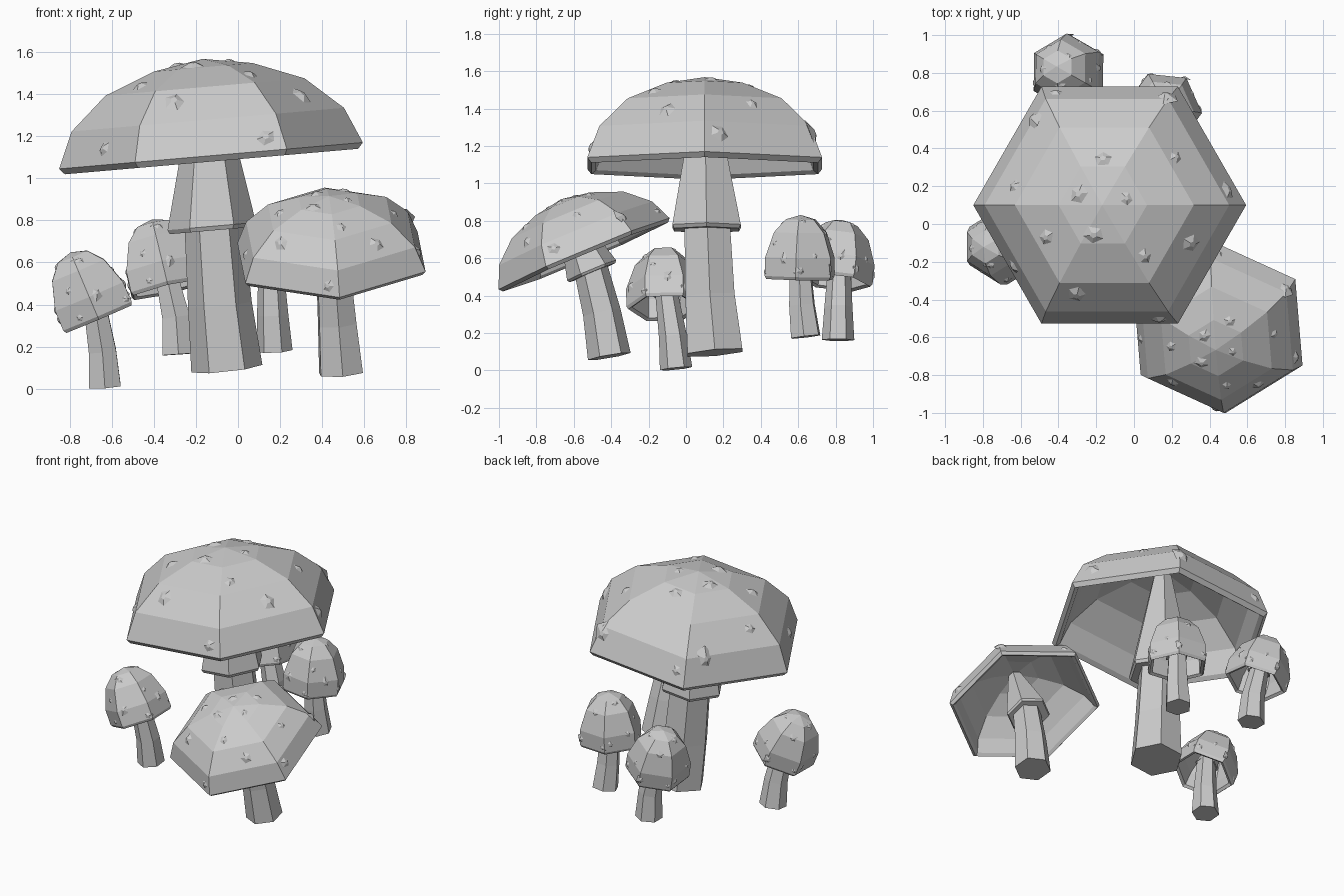
import bpy, bmesh
from math import cos, sin, pi, radians
from mathutils import Vector, Matrix
from mathutils.bvhtree import BVHTree

cube = bpy.data.objects.get("Cube")
if cube:
    bpy.data.objects.remove(cube)

grey = bpy.data.materials.new("plain_grey")
grey.use_nodes = True
tone = (0.6, 0.6, 0.6, 1)
grey.diffuse_color = tone
grey.node_tree.nodes["Principled BSDF"].inputs["Base Color"].default_value = tone

UP = Vector((0, 0, 1))
SIDES = 6
# Dome profiles (radius, height) from the crown to the rim, then back up inside
WIDE_DOME = [(0, .48), (.235, .44), (.475, .346), (.65, .19), (.725, .018), (.7, -.01),
             (.67, .01), (.61, .155), (.445, .305), (.22, .4), (0, .44)]
TALL_DOME = [(0, .32), (.085, .297), (.15, .23), (.197, .1), (.198, .002), (.188, -.014),
             (.168, -.004), (.165, .1), (.125, .205), (.065, .265), (0, .285)]
# Bumps as (azimuth, elevation) in degrees about the dome centre
BUMPS = [(90, 60), (155, 73), (16, 74), (253, 70), (209, 47), (309, 48), (336, 28), (34, 34),
         (62, 13), (131, 16), (168, 30), (252, 30), (213, 9), (294, 7), (7, 11), (115, 9)]


def turn(up):
    return UP.rotation_difference(Vector(up)).to_matrix()


def loft(sections, phase):
    """Skin six-sided rings (centre, up, radius); end rings become caps or points."""
    bm = bmesh.new()
    rings = []
    for centre, up, r in sections:
        rot = turn(up)
        if r == 0:
            rings.append([bm.verts.new(centre)] * SIDES)
            continue
        angles = [phase + i * 2 * pi / SIDES for i in range(SIDES)]
        rings.append([bm.verts.new(Vector(centre) + rot @ Vector((r * cos(a), r * sin(a), 0)))
                      for a in angles])
    for low, high in zip(rings, rings[1:]):
        for i in range(SIDES):
            j = (i + 1) % SIDES
            quad = list(dict.fromkeys([low[i], low[j], high[j], high[i]]))
            bm.faces.new(quad)
    for ring in (rings[0], rings[-1]):
        if len(set(ring)) > 1:
            bm.faces.new(ring)
    bmesh.ops.recalc_face_normals(bm, faces=bm.faces)
    return bm


def finish(bm, name):
    mesh = bpy.data.meshes.new(name)
    bm.to_mesh(mesh)
    bm.free()
    mesh.materials.append(grey)
    obj = bpy.data.objects.new(name, mesh)
    bpy.context.collection.objects.link(obj)


def mushroom(name, base, up, phase, dome, scale, bump, skirt, stem):
    base, up, phase = Vector(base), Vector(up).normalized(), radians(phase)

    # Hollow cap
    cap = loft([(base + up * h * scale, up, r * scale) for r, h in dome], phase)
    tree = BVHTree.FromBMesh(cap)
    finish(cap, name + "_cap")

    # Low faceted bumps lying on the cap faces
    bumps = bmesh.new()
    for i, (az, el) in enumerate(BUMPS):
        a, e = radians(az) + phase, radians(el)
        d = turn(up) @ Vector((cos(a) * cos(e), sin(a) * cos(e), sin(e)))
        spot, normal, _, _ = tree.ray_cast(base + d * 3, -d)
        if spot is None:
            continue
        size = bump * (1 + .2 * sin(i * 2.4))
        place = (Matrix.Translation(spot) @ turn(normal).to_4x4()
                 @ Matrix.Rotation(i, 4, 'Z') @ Matrix.Diagonal((size, size * .85, size, 1)))
        bmesh.ops.create_cone(bumps, cap_ends=True, segments=5, radius1=1, radius2=.2,
                              depth=.36, matrix=place)
    finish(bumps, name + "_bumps")

    # Flared skirt narrowing up into the cap
    finish(loft([(p[:3], up, p[3]) for p in skirt], phase), name + "_skirt")

    # Bent stem, each ring square to the path
    points = [Vector(p[:3]) for p in stem]
    last = len(points) - 1
    sections = [(p, (points[min(i + 1, last)] - points[max(i - 1, 0)]).normalized(), stem[i][3])
                for i, p in enumerate(points)]
    finish(loft(sections, phase), name + "_stem")


# Skirts and stems are paths of (x, y, z, radius)
mushroom("large", (-.127, .1, 1.09), (-.087, 0, 1), 0, WIDE_DOME, 1, .08,
         [(-.125, .11, .752, .2), (-.125, .11, .772, .211), (-.15, .1, 1.49, .06)],
         [(-.053, .155, .095, .17), (-.086, .128, .4, .152), (-.115, .113, .79, .14)])
mushroom("medium", (.445, -.54, .613), (-.04, -.42, 1), -26, WIDE_DOME, .685, .055,
         [(.448, -.5, .523, .134), (.448, -.505, .536, .142), (.435, -.648, .875, .045)],
         [(.49, -.41, .075, .116), (.472, -.45, .31, .102), (.453, -.515, .57, .09)])
mushroom("small_left", (-.668, -.115, .345), (-.39, -.02, .92), 30, TALL_DOME, 1.03, .036,
         [(-.693, -.114, .405, .075), (-.775, -.12, .6, .03)],
         [(-.633, -.053, .01, .087), (-.645, -.07, .18, .075), (-.685, -.105, .42, .06)])
mushroom("small_back", (-.335, .795, .485), (-.23, .12, .97), 30, TALL_DOME, 1.03, .036,
         [(-.349, .807, .548, .075), (-.397, .832, .752, .03)],
         [(-.283, .813, .163, .087), (-.295, .815, .34, .075), (-.345, .82, .56, .06)])
mushroom("small_right", (.155, .607, .502), (.03, .02, 1), -6, TALL_DOME, 1.03, .036,
         [(.157, .606, .565, .075), (.163, .61, .775, .03)],
         [(.174, .64, .18, .086), (.165, .62, .35, .075), (.157, .61, .58, .06)])
